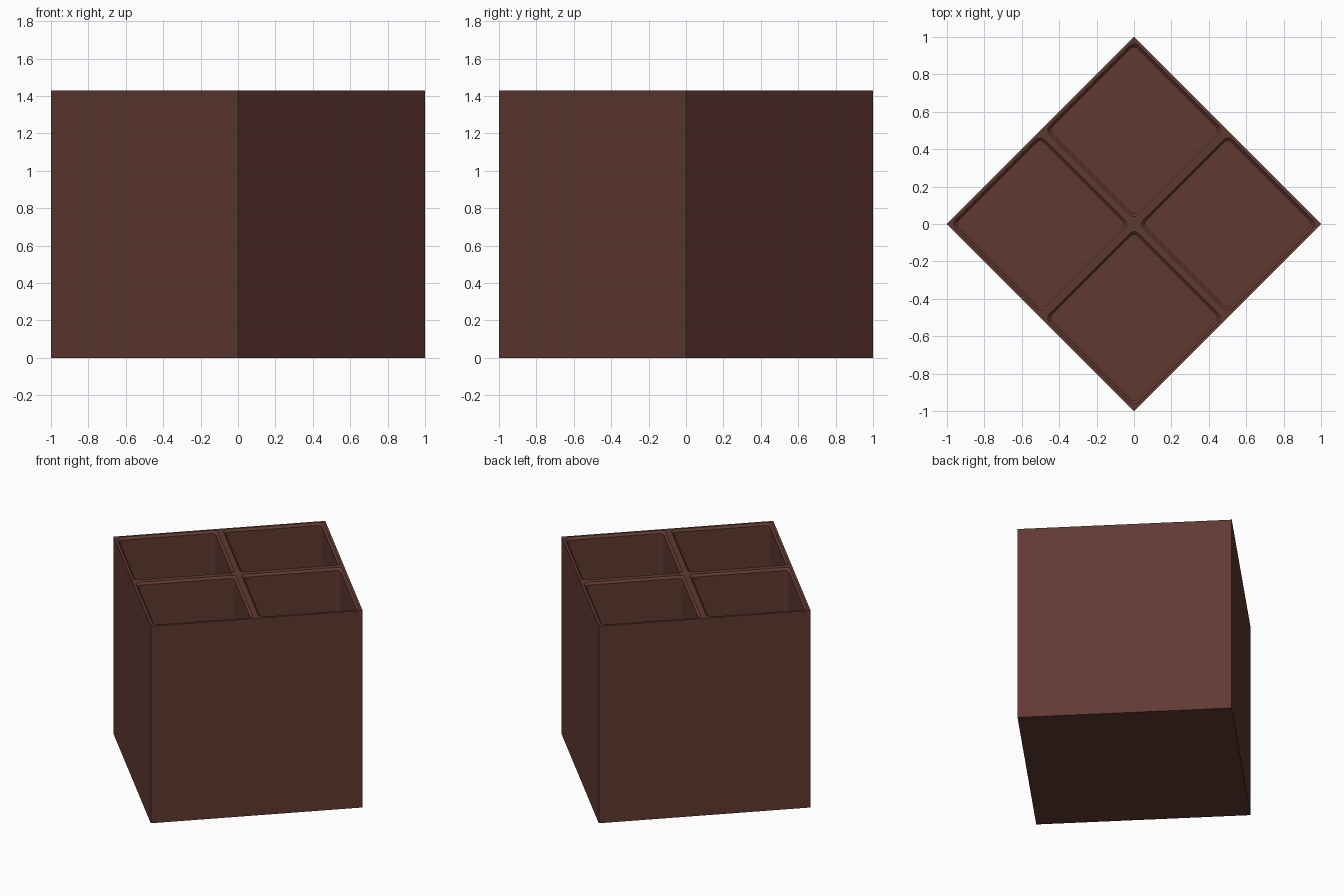
import bpy, bmesh, math

if "Cube" in bpy.data.objects:
    bpy.data.objects.remove(bpy.data.objects["Cube"])

HALF = math.sqrt(0.5)   # half side of the square plan
HEIGHT = 1.43
FLOOR = 0.03

brown = bpy.data.materials.new("dark_brown")
brown.diffuse_color = (0.118, 0.042, 0.031, 1)
brown.use_nodes = True
brown.node_tree.nodes["Principled BSDF"].inputs["Base Color"].default_value = brown.diffuse_color

SEG = 3  # segments in each rounded pocket corner


def rounded_loop(bm, lo, hi, r, z):
    """Rounded square ring, starting at the lo/lo corner, counter-clockwise."""
    verts = []
    centres = [(lo + r, lo + r), (hi - r, lo + r), (hi - r, hi - r), (lo + r, hi - r)]
    for k, (cx, cy) in enumerate(centres):
        for s in range(SEG + 1):
            a = math.pi + (k + s / SEG) * math.pi / 2
            verts.append(bm.verts.new((cx + r * math.cos(a), cy + r * math.sin(a), z)))
    return verts


# One quarter of the box: outer shell plus one pocket
bm = bmesh.new()
square = [(0, 0), (HALF, 0), (HALF, HALF), (0, HALF)]
base = [bm.verts.new((x, y, 0)) for x, y in square]
top = [bm.verts.new((x, y, HEIGHT)) for x, y in square]
bm.faces.new(base[::-1])
for i in (1, 2):
    bm.faces.new((base[i], base[i + 1], top[i + 1], top[i]))

# Pocket rings: rim, chamfered lip, floor
rings = [rounded_loop(bm, 0.019, HALF - 0.017, 0.03, HEIGHT),
         rounded_loop(bm, 0.034, HALF - 0.032, 0.022, HEIGHT - 0.015),
         rounded_loop(bm, 0.034, HALF - 0.032, 0.022, FLOOR)]
n = len(rings[0])
for a, b in zip(rings, rings[1:]):
    for i in range(n):
        j = (i + 1) % n
        bm.faces.new((a[i], a[j], b[j], b[i]))
bm.faces.new(rings[-1])

# Flat rim between the square edge and the pocket
rim = rings[0]
for k in range(4):
    first = k * (SEG + 1)
    for s in range(SEG):
        bm.faces.new((top[k], rim[first + s + 1], rim[first + s]))
    bm.faces.new((top[k], top[(k + 1) % 4], rim[(first + SEG + 1) % n], rim[first + SEG]))
bmesh.ops.recalc_face_normals(bm, faces=bm.faces)
# Make sure the underside points down
bm.faces.ensure_lookup_table()
if bm.faces[0].normal.z > 0:
    bmesh.ops.reverse_faces(bm, faces=bm.faces)

mesh = bpy.data.meshes.new("divided_box")
bm.to_mesh(mesh)
bm.free()
mesh.materials.append(brown)
box = bpy.data.objects.new("divided_box", mesh)
bpy.context.collection.objects.link(box)
box.rotation_euler.z = math.pi / 4

# Mirror the quarter into four compartments
mirror = box.modifiers.new("four_compartments", 'MIRROR')
mirror.use_axis = (True, True, False)
mirror.merge_threshold = 0.0005
